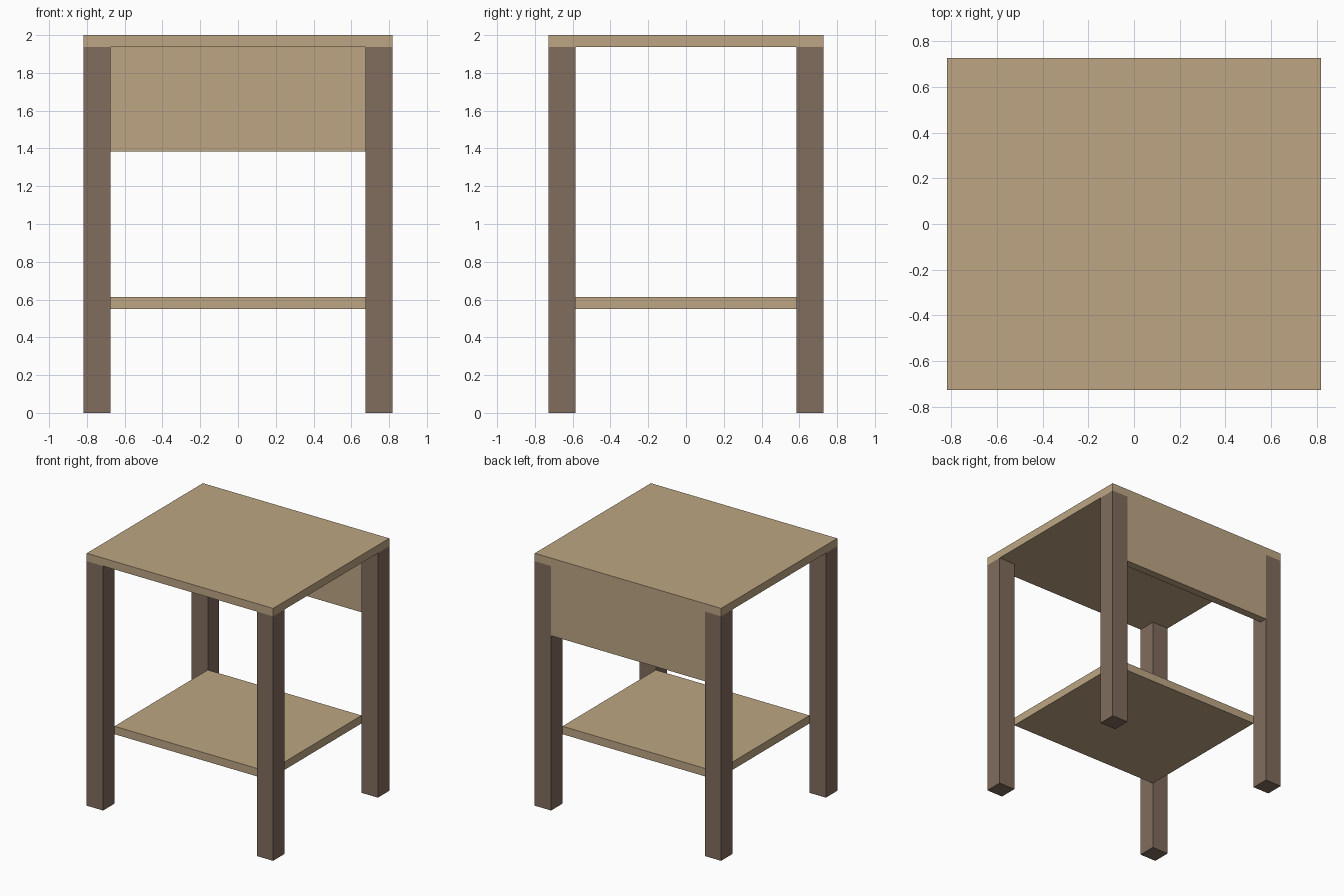
import bpy

if "Cube" in bpy.data.objects:
    bpy.data.objects.remove(bpy.data.objects["Cube"])

HX, HY, H = 0.817, 0.727, 2.0   # half width, half depth, height
LEG, T = 0.143, 0.063           # leg section, board thickness


def material(name, color):
    m = bpy.data.materials.new(name)
    m.diffuse_color = (*color, 1)
    m.use_nodes = True
    m.node_tree.nodes["Principled BSDF"].inputs["Base Color"].default_value = m.diffuse_color
    return m


def box(name, lo, hi, mat):
    size = [b - a for a, b in zip(lo, hi)]
    bpy.ops.mesh.primitive_cube_add(size=1, location=[(a + b) / 2 for a, b in zip(lo, hi)])
    ob = bpy.context.object
    ob.name = name
    ob.scale = size
    bpy.ops.object.transform_apply(location=False, rotation=False, scale=True)
    ob.data.materials.append(mat)
    return ob


light = material("light_wood", (0.51, 0.38, 0.23))
dark = material("dark_wood", (0.22, 0.15, 0.11))
ix, iy = HX - LEG, HY - LEG     # inner faces of the legs

# Table top
box("table_top", (-HX, -HY, H - T), (HX, HY, H), light)

# Four corner legs, flush with the top's edges
for yname, y in (("front", -HY), ("back", iy)):
    for xname, x in (("left", -HX), ("right", ix)):
        box(f"{yname}_{xname}_leg", (x, y, 0), (x + LEG, y + LEG, H - T), dark)

# Lower shelf between the inner leg corners
box("lower_shelf", (-ix, -iy, 0.55), (ix, iy, 0.55 + T), light)

# Back panel, flush with the back of the legs
box("back_panel", (-ix, HY - T, 1.385), (ix, HY, H - T), light)
